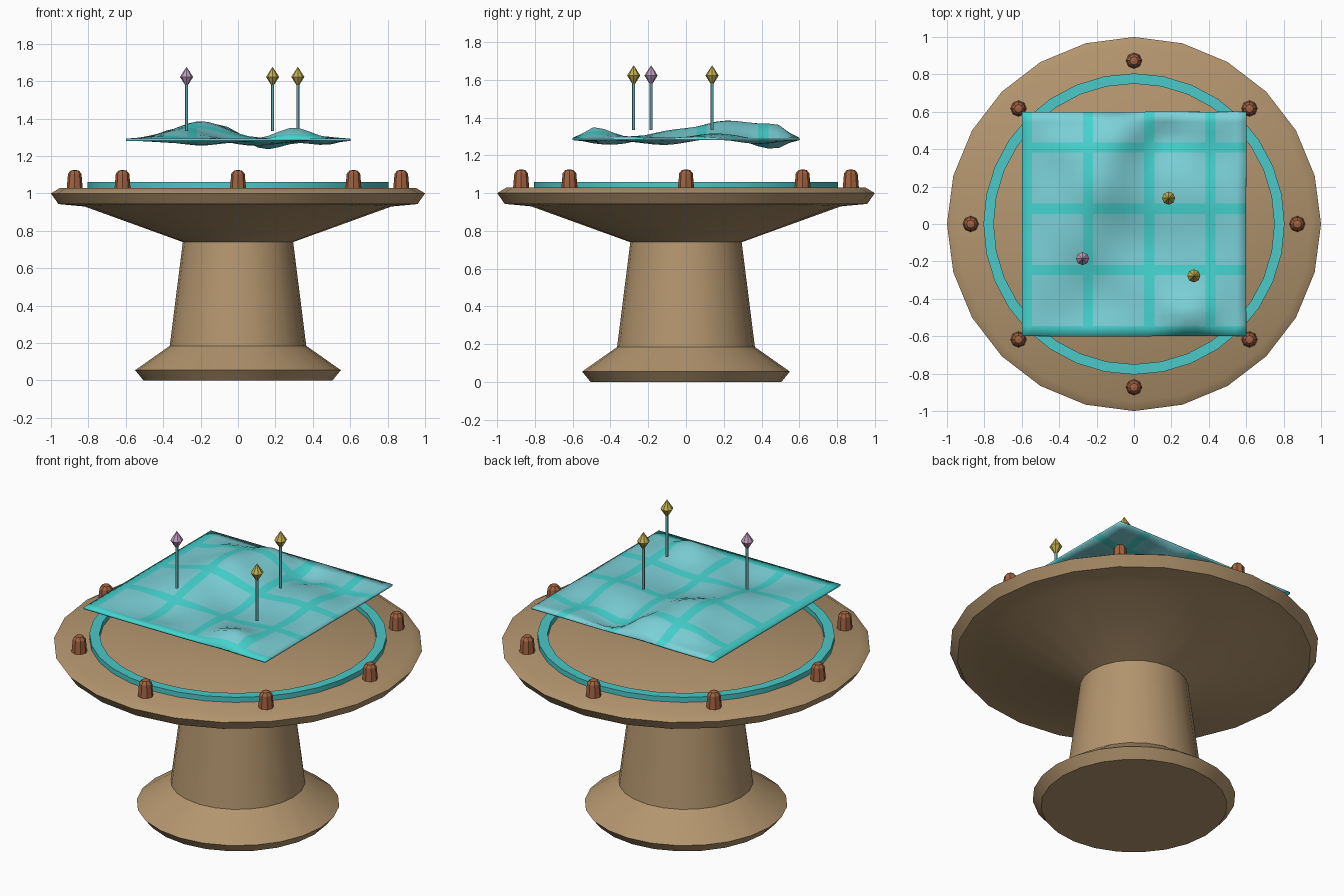
import bpy, bmesh
from math import sin, cos, pi, exp, radians

if "Cube" in bpy.data.objects:
    bpy.data.objects.remove(bpy.data.objects["Cube"])


def material(name, rgb):
    m = bpy.data.materials.new(name)
    m.use_nodes = True
    m.diffuse_color = (*rgb, 1)
    m.node_tree.nodes["Principled BSDF"].inputs["Base Color"].default_value = (*rgb, 1)
    return m


TAN = material("tan stone", (0.45, 0.30, 0.155))
TEAL = material("teal ring", (0.07, 0.58, 0.58))
SHEET = material("pale aqua", (0.20, 0.64, 0.69))
GRID = material("bright turquoise", (0.06, 0.65, 0.62))
COPPER = material("copper brown", (0.36, 0.12, 0.05))
GOLD = material("gold", (0.53, 0.42, 0.08))
PINK = material("dusty pink", (0.53, 0.34, 0.53))
ROD = material("slate teal", (0.12, 0.38, 0.41))


def finish(bm, name, mats, smooth=None):
    bmesh.ops.recalc_face_normals(bm, faces=bm.faces)
    me = bpy.data.meshes.new(name)
    bm.to_mesh(me)
    bm.free()
    ob = bpy.data.objects.new(name, me)
    bpy.context.collection.objects.link(ob)
    for m in mats:
        me.materials.append(m)
    if smooth:
        bpy.ops.object.select_all(action="DESELECT")
        ob.select_set(True)
        bpy.context.view_layer.objects.active = ob
        bpy.ops.object.shade_smooth_by_angle(angle=radians(smooth))
    return ob


def lathe(name, profile, sides, mat, at=(0, 0), smooth=None, closed=False):
    """Turn an (r, z) profile about z; open profiles are capped."""
    bm = bmesh.new()
    rings = []
    for r, z in profile:
        n = 1 if r == 0 else sides
        rings.append([bm.verts.new((at[0] + r * cos(2 * pi * i / sides),
                                    at[1] + r * sin(2 * pi * i / sides), z))
                      for i in range(n)])
    pairs = list(zip(rings, rings[1:]))
    if closed:
        pairs.append((rings[-1], rings[0]))
    for a, b in pairs:
        for i in range(sides):
            j = (i + 1) % sides
            quad = [a[i % len(a)], a[j % len(a)], b[j % len(b)], b[i % len(b)]]
            bm.faces.new(list(dict.fromkeys(quad)))
    if not closed:
        for ring in (rings[0], rings[-1]):
            if len(ring) > 1:
                bm.faces.new(ring)
    return finish(bm, name, [mat], smooth)


# Pedestal and round table top
lathe("pedestal_table",
      [(0.505, 0), (0.55, 0.055), (0.365, 0.185), (0.295, 0.74),
       (0.82, 0.93), (0.96, 0.943), (1.0, 1.0), (0.95, 1.03)],
      24, TAN, smooth=35)

# Raised ring set on the top
lathe("inlay_ring", [(0.75, 1.025), (0.805, 1.025), (0.805, 1.06), (0.75, 1.06)],
      32, TEAL, smooth=30, closed=True)

# Pegs around the rim
for k in range(8):
    a = k * pi / 4
    lathe(f"rim_peg_{k + 1}",
          [(0.043, 1.025), (0.036, 1.105), (0.022, 1.122), (0, 1.126)],
          8, COPPER, (0.873 * cos(a), 0.873 * sin(a)))

# Floating terrain sheet: hills and dips as (x, y, height, width)
HILLS = [(-0.2, 0.2, 0.085, 0.16), (-0.1, 0.46, 0.06, 0.12),
         (-0.3, -0.1, 0.03, 0.14), (0.3, -0.48, 0.055, 0.1),
         (0.32, 0.12, 0.025, 0.13), (-0.36, 0.42, 0.03, 0.08),
         (0.14, 0.44, -0.05, 0.1), (0.1, -0.08, -0.03, 0.14),
         (-0.2, -0.42, -0.025, 0.13), (0.45, 0.4, -0.02, 0.1)]


def height(x, y):
    edge = min(1, (0.6 - max(abs(x), abs(y))) / 0.1)
    bumps = sum(h * exp(-((x - a) ** 2 + (y - b) ** 2) / (2 * w * w * 0.8))
                for a, b, h, w in HILLS)
    return edge * (bumps + 0.006 * sin(13 * x + 5 * y) * cos(11 * y))


CELLS = 22
bm = bmesh.new()
bmesh.ops.create_grid(bm, x_segments=CELLS, y_segments=CELLS, size=0.6)
for f in bm.faces:
    c = f.calc_center_median()
    cell = [int((v + 0.6) / 1.2 * CELLS) for v in (c.x, c.y)]
    f.material_index = 1 if any(i % 6 == 0 for i in cell) else 0
for v in bm.verts:
    v.co.z = 1.293 + height(v.co.x, v.co.y)
sheet = finish(bm, "terrain_sheet", [SHEET, GRID], smooth=40)
solid = sheet.modifiers.new("thickness", "SOLIDIFY")
solid.thickness = 0.012
solid.offset = -1

# Marker pins with faceted gem heads
PINS = [(-0.275, -0.185, PINK), (0.185, 0.138, GOLD), (0.32, -0.277, GOLD)]
for k, (x, y, mat) in enumerate(PINS, 1):
    lathe(f"pin_rod_{k}", [(0.008, 1.335), (0.008, 1.59)], 8, ROD, (x, y), smooth=50)
    lathe(f"pin_gem_{k}", [(0, 1.567), (0.035, 1.623), (0, 1.677)], 8, mat, (x, y))
